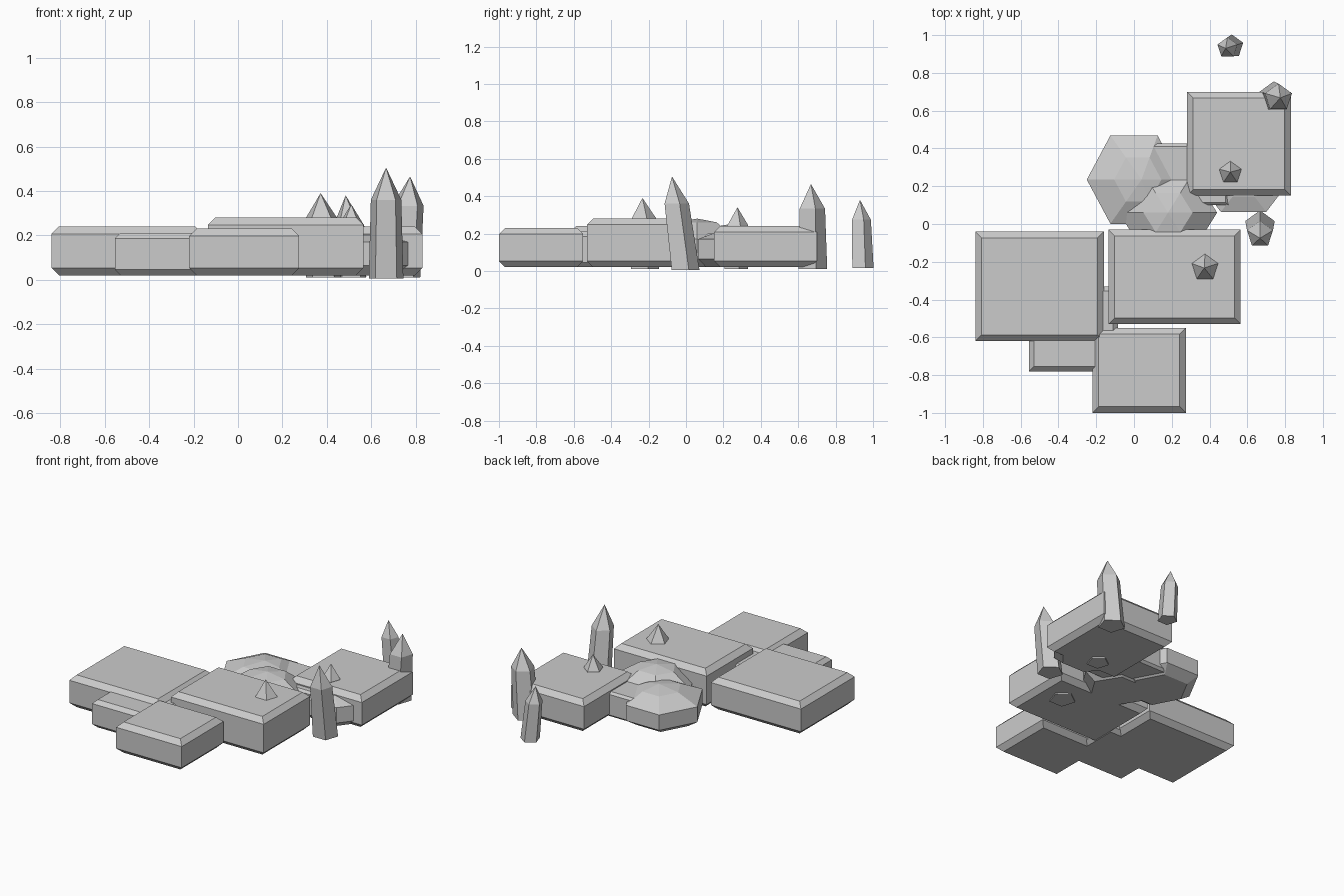
import bpy, bmesh, math
from mathutils import Vector

if "Cube" in bpy.data.objects:
    bpy.data.objects.remove(bpy.data.objects["Cube"])


def finish(name, bm):
    bmesh.ops.recalc_face_normals(bm, faces=bm.faces)
    mesh = bpy.data.meshes.new(name)
    bm.to_mesh(mesh)
    bm.free()
    obj = bpy.data.objects.new(name, mesh)
    bpy.context.collection.objects.link(obj)
    return obj


def slab(name, x0, x1, y0, y1, z0, z1, bevel=0.033):
    bm = bmesh.new()
    bmesh.ops.create_cube(bm, size=1)
    for v in bm.verts:
        v.co = ((x0 + x1) / 2 + v.co.x * (x1 - x0),
                (y0 + y1) / 2 + v.co.y * (y1 - y0),
                (z0 + z1) / 2 + v.co.z * (z1 - z0))
    # chamfer only the top and bottom rims
    rims = [e for e in bm.edges if abs(e.verts[0].co.z - e.verts[1].co.z) < 1e-4]
    bmesh.ops.bevel(bm, geom=rims, offset=bevel, segments=1, affect='EDGES')
    return finish(name, bm)


def stack(name, sides, rings, tip, phase):
    """Join rings (centre, x radius, y radius) and close with a tip."""
    bm = bmesh.new()
    loops = []
    for c, rx, ry in rings:
        loops.append([bm.verts.new((c[0] + rx * math.cos(phase + math.tau * i / sides),
                                    c[1] + ry * math.sin(phase + math.tau * i / sides),
                                    c[2])) for i in range(sides)])
    bm.faces.new(loops[0])
    for a, b in zip(loops, loops[1:]):
        for i in range(sides):
            j = (i + 1) % sides
            bm.faces.new((a[i], a[j], b[j], b[i]))
    top = bm.verts.new(tip)
    for i in range(sides):
        bm.faces.new((loops[-1][i], loops[-1][(i + 1) % sides], top))
    return finish(name, bm)


def crystal(name, base, tip, r):
    base, tip = Vector(base), Vector(tip)
    shoulder = base.lerp(tip, 0.71)
    stack(name, 5, [(base, r, r), (shoulder, r * 0.88, r * 0.88)], tip, math.pi / 2)


def rock(name, x, y, rx, ry, top, tip_dx=0.0):
    stack(name, 6, [((x, y, 0.02), rx * 0.72, ry * 0.72),
                    ((x, y, 0.065), rx, ry),
                    ((x, y, 0.17), rx, ry),
                    ((x + tip_dx / 2, y, top - 0.02), rx * 0.5, ry * 0.5)],
          (x + tip_dx, y, top), 0)


# Paving slabs
slab("left_slab", -0.84, -0.16, -0.62, -0.04, 0.02, 0.24)
slab("front_slab", -0.22, 0.275, -1.0, -0.55, 0.02, 0.23)
slab("centre_slab", -0.135, 0.565, -0.53, -0.03, 0.02, 0.28)
slab("back_slab", 0.28, 0.83, 0.15, 0.70, 0.02, 0.24)
slab("front_link_slab", -0.555, -0.085, -0.78, -0.33, 0.02, 0.21, 0.025)
slab("back_link_slab", 0.03, 0.50, 0.10, 0.425, 0.03, 0.20, 0.015)

# Low faceted rocks
rock("back_rock", 0.0, 0.235, 0.25, 0.27, 0.25, 0.04)
rock("middle_rock", 0.18, 0.06, 0.26, 0.24, 0.28)
rock("side_rock", 0.58, 0.22, 0.24, 0.18, 0.22)

# Pointed crystals
crystal("tall_crystal", (0.667, -0.01, 0.005), (0.667, -0.075, 0.505), 0.082)
crystal("corner_crystal", (0.74, 0.67, 0.01), (0.775, 0.668, 0.465), 0.085)
crystal("rear_crystal", (0.518, 0.94, 0.015), (0.485, 0.93, 0.38), 0.063)
crystal("centre_crystal", (0.385, -0.228, 0.01), (0.372, -0.233, 0.39), 0.083)
crystal("inner_crystal", (0.51, 0.262, 0.01), (0.51, 0.275, 0.34), 0.07)
